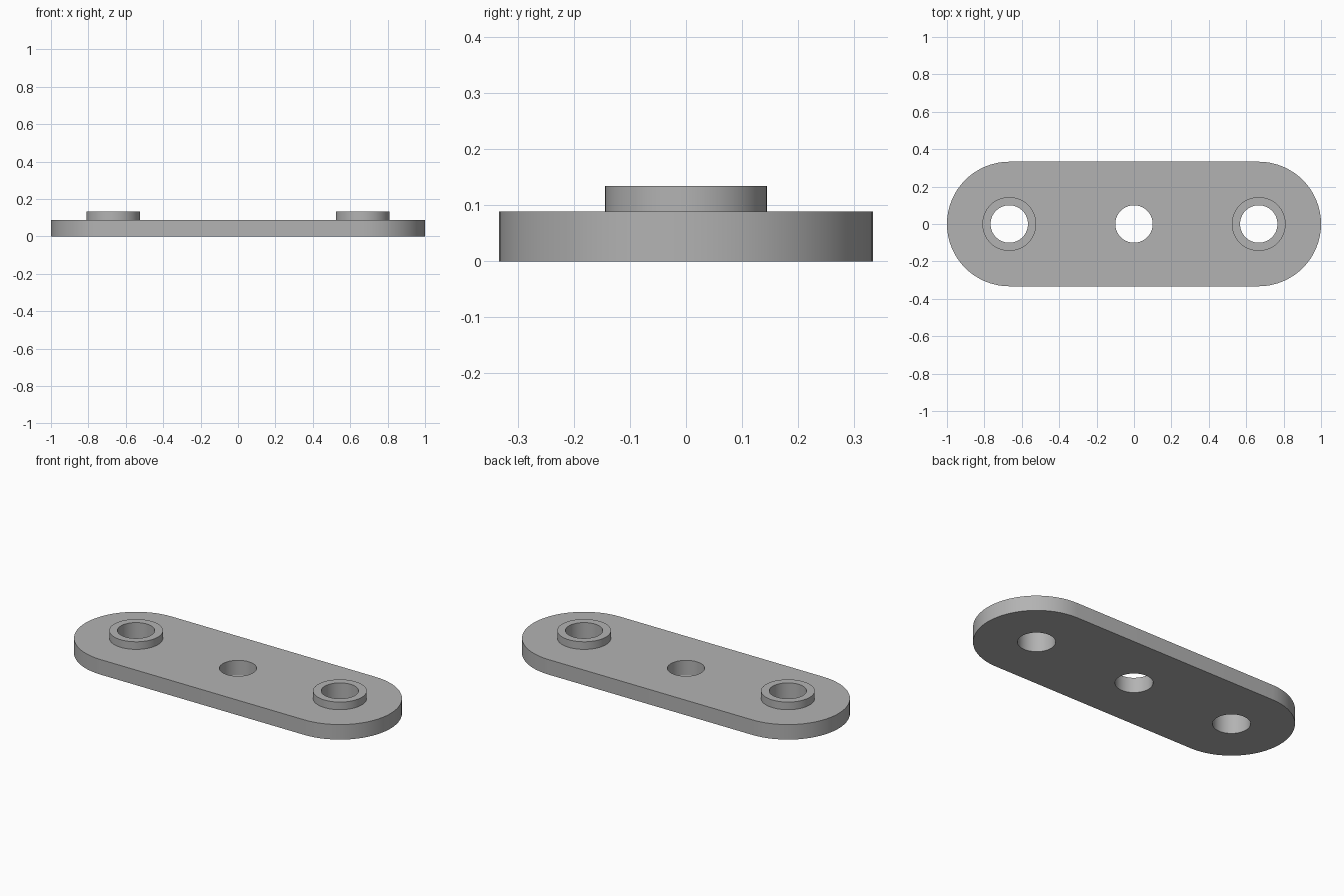
import bpy
import bmesh
from math import pi, cos, sin

cube = bpy.data.objects.get("Cube")
if cube:
    bpy.data.objects.remove(cube, do_unlink=True)

END_X, END_R, PLATE_H = 0.667, 0.333, 0.089
BOSS_R, BOSS_TOP, HOLE_R = 0.144, 0.134, 0.1
SEGMENTS = 64

grey = bpy.data.materials.new("plain grey")
grey.use_nodes = True
colour = (0.45, 0.45, 0.45, 1)
grey.diffuse_color = colour
grey.node_tree.nodes["Principled BSDF"].inputs["Base Color"].default_value = colour


def arc(cx, radius, start, sweep, steps):
    angles = [start + sweep * i / steps for i in range(steps + 1)]
    return [(cx + radius * cos(a), radius * sin(a)) for a in angles]


def prism(name, outline, z0, z1):
    """Extrude a flat outline upward into a solid."""
    bm = bmesh.new()
    face = bm.faces.new([bm.verts.new((x, y, z0)) for x, y in outline])
    top = bmesh.ops.extrude_face_region(bm, geom=[face])["geom"]
    bmesh.ops.translate(bm, vec=(0, 0, z1 - z0),
                        verts=[v for v in top if isinstance(v, bmesh.types.BMVert)])
    bmesh.ops.recalc_face_normals(bm, faces=bm.faces)
    mesh = bpy.data.meshes.new(name)
    bm.to_mesh(mesh)
    bm.free()
    mesh.materials.append(grey)
    obj = bpy.data.objects.new(name, mesh)
    bpy.context.collection.objects.link(obj)
    return obj


def cylinder(name, x, radius, z0, z1):
    return prism(name, arc(x, radius, 0, 2 * pi, SEGMENTS)[:-1], z0, z1)


def combine(target, tool, operation):
    """Apply a boolean and discard the tool solid."""
    bpy.ops.object.select_all(action="DESELECT")
    target.select_set(True)
    bpy.context.view_layer.objects.active = target
    mod = target.modifiers.new(operation.lower(), "BOOLEAN")
    mod.operation, mod.object, mod.solver = operation, tool, "EXACT"
    bpy.ops.object.modifier_apply(modifier=mod.name)
    bpy.data.objects.remove(tool, do_unlink=True)


# Rounded plate
outline = (arc(END_X, END_R, -pi / 2, pi, SEGMENTS // 2)
           + arc(-END_X, END_R, pi / 2, pi, SEGMENTS // 2))
plate = prism("link_plate", outline, 0, PLATE_H)

# Raised bosses at both ends
for x in (-END_X, END_X):
    combine(plate, cylinder("boss", x, BOSS_R, PLATE_H / 2, BOSS_TOP), "UNION")

# Three through holes
for x in (-END_X, 0, END_X):
    combine(plate, cylinder("hole_cutter", x, HOLE_R, -0.1, 0.3), "DIFFERENCE")

bpy.ops.object.shade_smooth_by_angle()
